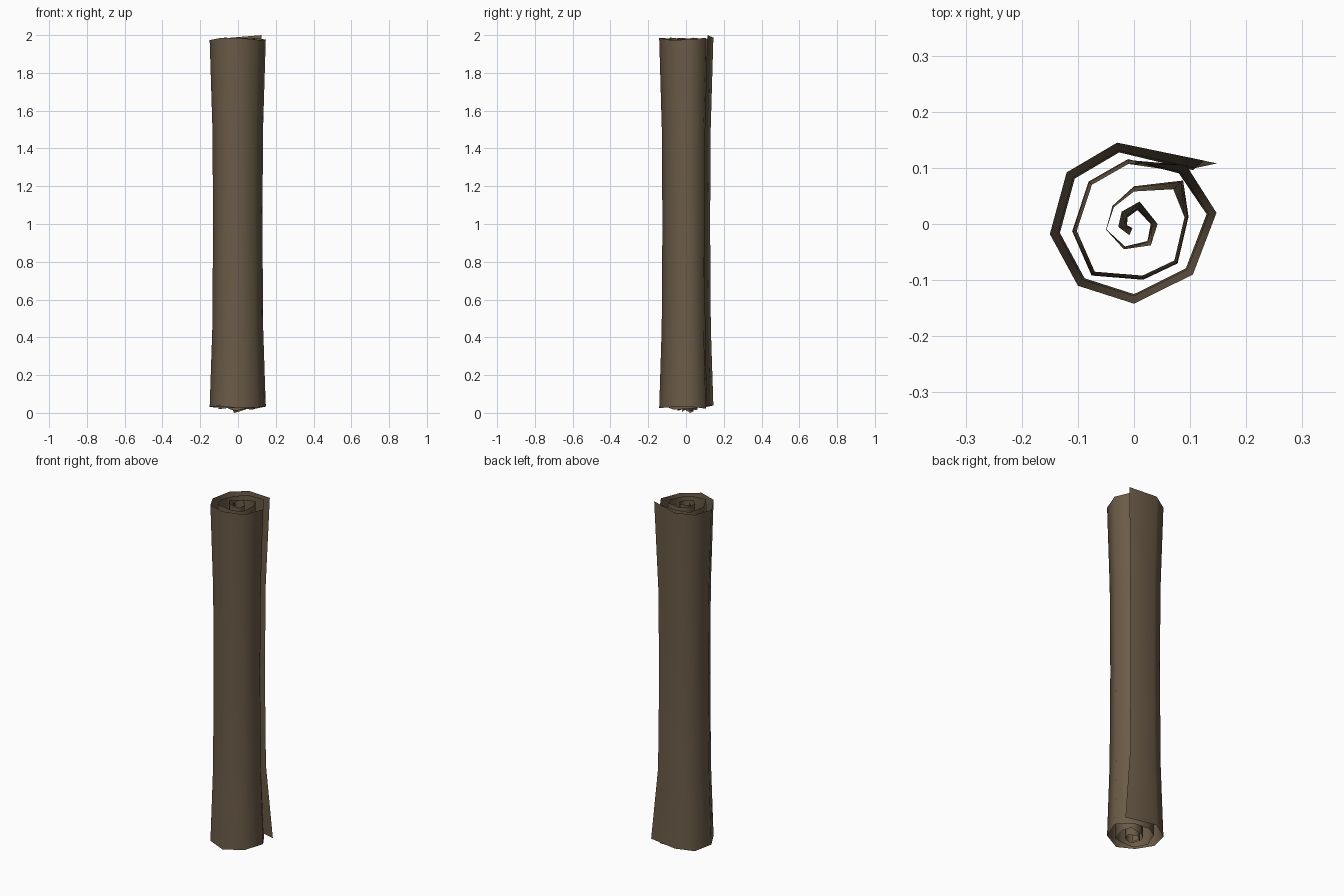
import bpy, bmesh, math

if "Cube" in bpy.data.objects:
    bpy.data.objects.remove(bpy.data.objects["Cube"])

# Spiral cross-section at the flared ends, from the loose outer flap inwards
END = [(0.125, 0.113), (-0.03, 0.145), (-0.12, 0.092), (-0.15, -0.018), (-0.10, -0.11),
       (0.0, -0.142), (0.105, -0.09), (0.147, 0.02), (0.093, 0.105), (-0.01, 0.107),
       (-0.075, 0.07), (-0.102, -0.012), (-0.07, -0.085), (0.015, -0.092), (0.072, -0.065),
       (0.09, 0.012), (0.07, 0.062), (0.0, 0.058), (-0.036, 0.03), (-0.05, -0.01),
       (-0.018, -0.045), (0.03, -0.038), (0.042, 0.0), (0.01, 0.04), (-0.022, 0.022),
       (-0.028, -0.005), (-0.008, -0.02)]
N = len(END)


def waist(i):
    """Cross-section at the middle, where the turns lie close together."""
    x, y = END[i]
    if i == 0:
        return 0.105, 0.096
    r = math.hypot(x, y)
    if i < 8:
        s = 0.88
    elif i < 16:
        s = 1.08 if i > 8 else 0.86
    else:
        s = 1.25 - 0.09 * (i - 16)
    return x * s, y * s


# height fraction: 1 = fully flared end, 0 = waist
rows = [(0.0, 1.0), (0.45, 0.22), (1.0, 0.0), (1.5, 0.18), (2.0, 1.0)]

bm = bmesh.new()
grid = []
for k, (z, f) in enumerate(rows):
    ring = []
    for i, (ex, ey) in enumerate(END):
        wx, wy = waist(i)
        if k == 0 and i == 0:
            ex, ey = 0.148, 0.108          # lower corner of the flap sticks out
        h = z
        if k == 0:                         # uneven lower hem, inner turns hang lower
            h = 0.035 - 0.025 * i / N + 0.006 * math.sin(i * 2.1)
        elif k == 4:                       # uneven upper hem, flap corner highest
            h = 2.0 if i == 0 else 1.98 + 0.007 * math.sin(i * 1.7)
        ring.append(bm.verts.new((wx + (ex - wx) * f, wy + (ey - wy) * f, max(h, 0.0))))
    grid.append(ring)
grid[0][N - 3].co.z = 0.0
for a, b in zip(grid, grid[1:]):
    for i in range(N - 1):
        bm.faces.new((a[i + 1], a[i], b[i], b[i + 1])).smooth = True
bmesh.ops.reverse_faces(bm, faces=bm.faces[:])

# Rolled sheet
mesh = bpy.data.meshes.new("rolled_mat")
bm.to_mesh(mesh)
bm.free()
mat = bpy.data.materials.new("brown hide")
mat.diffuse_color = (0.147, 0.105, 0.064, 1)
mat.use_nodes = True
mat.node_tree.nodes["Principled BSDF"].inputs["Base Color"].default_value = mat.diffuse_color
mesh.materials.append(mat)
obj = bpy.data.objects.new("rolled_mat", mesh)
bpy.context.collection.objects.link(obj)
